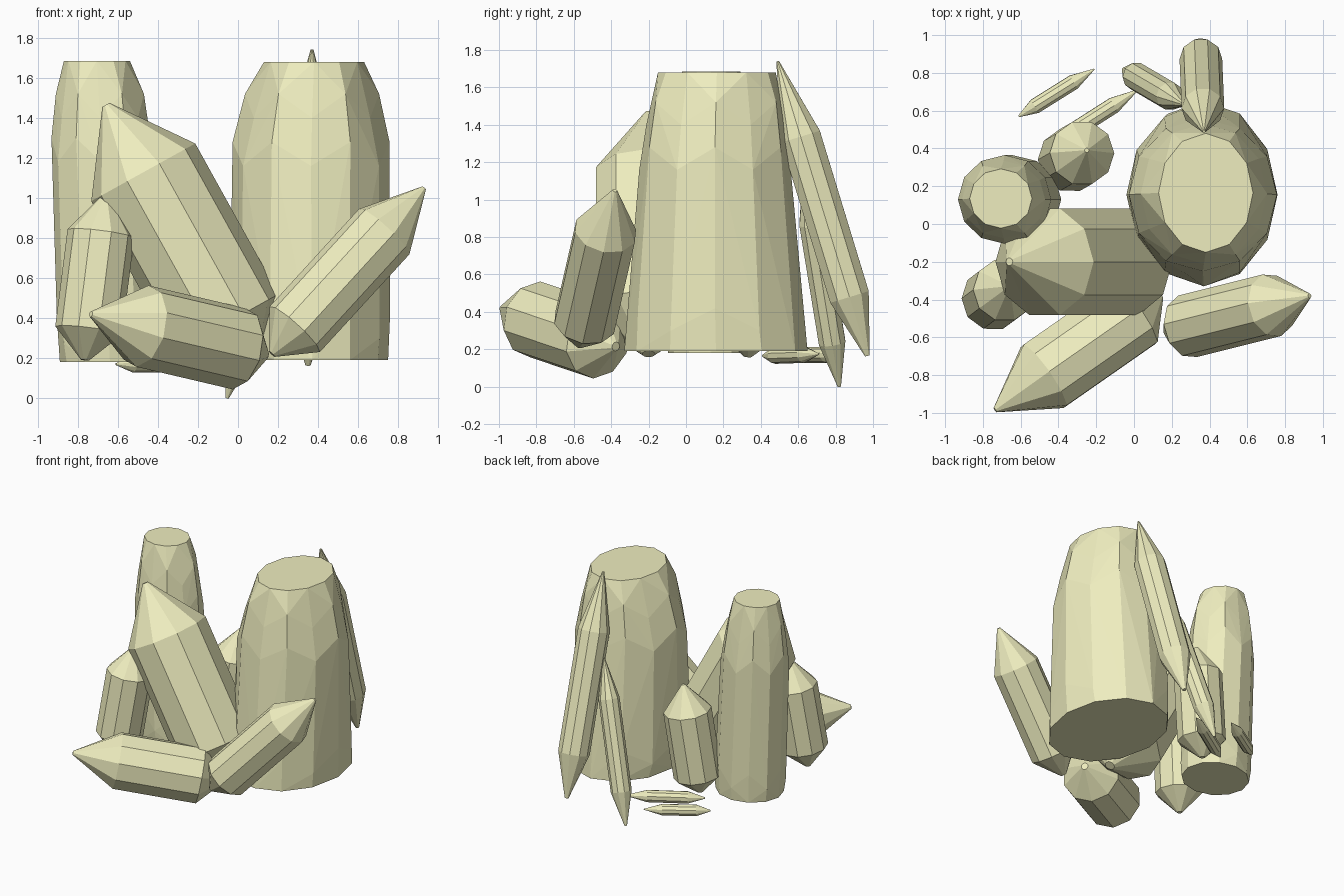
import bpy, bmesh, math
from mathutils import Vector

if "Cube" in bpy.data.objects:
    bpy.data.objects.remove(bpy.data.objects["Cube"])

STONE = bpy.data.materials.new("pale_yellow")
STONE.diffuse_color = (0.86, 0.85, 0.52, 1)
STONE.use_nodes = True
STONE.node_tree.nodes["Principled BSDF"].inputs["Base Color"].default_value = STONE.diffuse_color


def hull_object(name, points):
    """Flat-faced convex solid around a set of ring points."""
    bm = bmesh.new()
    for p in points:
        bm.verts.new(p)
    res = bmesh.ops.convex_hull(bm, input=bm.verts)
    loose = [v for v in bm.verts if not v.link_faces]
    bmesh.ops.delete(bm, geom=loose, context='VERTS')
    bmesh.ops.dissolve_limit(bm, angle_limit=math.radians(1),
                             verts=bm.verts, edges=bm.edges)
    bmesh.ops.recalc_face_normals(bm, faces=bm.faces)
    me = bpy.data.meshes.new(name)
    bm.to_mesh(me)
    bm.free()
    me.materials.append(STONE)
    ob = bpy.data.objects.new(name, me)
    bpy.context.collection.objects.link(ob)


def pillar(name, rings, sides=12, zigzag=0.06):
    """Upright flat-topped column; rings are (x, y, z, radius x, radius y)."""
    pts = []
    for j, (x, y, z, rx, ry) in enumerate(rings):
        inner = 0 < j < len(rings) - 1
        for i in range(sides):
            a = 2 * math.pi * i / sides
            dz = zigzag * (-1) ** i if inner else 0
            pts.append((x + rx * math.cos(a), y + ry * math.sin(a), z + dz))
    hull_object(name, pts)


def crystal(name, base, tip, radius, base_len, tip_len, sides=10):
    """Prism with a short point at the base and a long point at the tip."""
    base, tip = Vector(base), Vector(tip)
    axis = tip - base
    length = axis.length
    rot = Vector((0, 0, 1)).rotation_difference(axis)
    rings = [(0, radius * 0.12), (base_len, radius),
             (length - tip_len, radius), (length, radius * 0.07)]
    pts = []
    for h, r in rings:
        for i in range(sides):
            a = 2 * math.pi * i / sides
            pts.append(base + rot @ Vector((r * math.cos(a), r * math.sin(a), h)))
    hull_object(name, pts)


# flat-topped columns
pillar("large_column", [
    (0.37, 0.16, 0.19, 0.38, 0.49), (0.36, 0.155, 0.36, 0.40, 0.475),
    (0.365, 0.155, 1.22, 0.392, 0.405), (0.37, 0.16, 1.46, 0.335, 0.372),
    (0.38, 0.165, 1.68, 0.25, 0.315)])
pillar("small_column", [
    (-0.64, 0.13, 0.18, 0.25, 0.225), (-0.645, 0.13, 0.34, 0.26, 0.235),
    (-0.685, 0.13, 1.24, 0.247, 0.235), (-0.69, 0.13, 1.46, 0.22, 0.205),
    (-0.705, 0.135, 1.685, 0.165, 0.157)])

# name, base point, tip point, radius, base taper length, tip taper length
CRYSTALS = [
    ("big_leaning_crystal", (0.055, -0.2, 0.175), (-0.66, -0.2, 1.465), 0.297, 0.23, 0.385),
    ("left_crystal", (-0.765, -0.41, 0.19), (-0.66, -0.33, 1.02), 0.168, 0.15, 0.2),
    ("front_lying_crystal", (0.14, -0.375, 0.215), (-0.735, -0.985, 0.42), 0.207, 0.17, 0.32),
    ("right_leaning_crystal", (0.17, -0.57, 0.22), (0.93, -0.38, 1.05), 0.17, 0.17, 0.3),
    ("back_tall_crystal", (0.35, 0.97, 0.165), (0.37, 0.49, 1.74), 0.113, 0.33, 0.42),
    ("back_thin_crystal", (-0.055, 0.82, 0.0), (0.27, 0.63, 1.16), 0.075, 0.25, 0.3),
    ("back_middle_crystal", (-0.355, 0.33, 0.16), (-0.25, 0.39, 0.99), 0.172, 0.13, 0.2),
    ("ground_crystal_outer", (-0.61, 0.57, 0.17), (-0.21, 0.82, 0.17), 0.042, 0.1, 0.13),
    ("ground_crystal_inner", (-0.45, 0.41, 0.165), (0.02, 0.71, 0.175), 0.045, 0.12, 0.15),
]
for spec in CRYSTALS:
    crystal(*spec)
